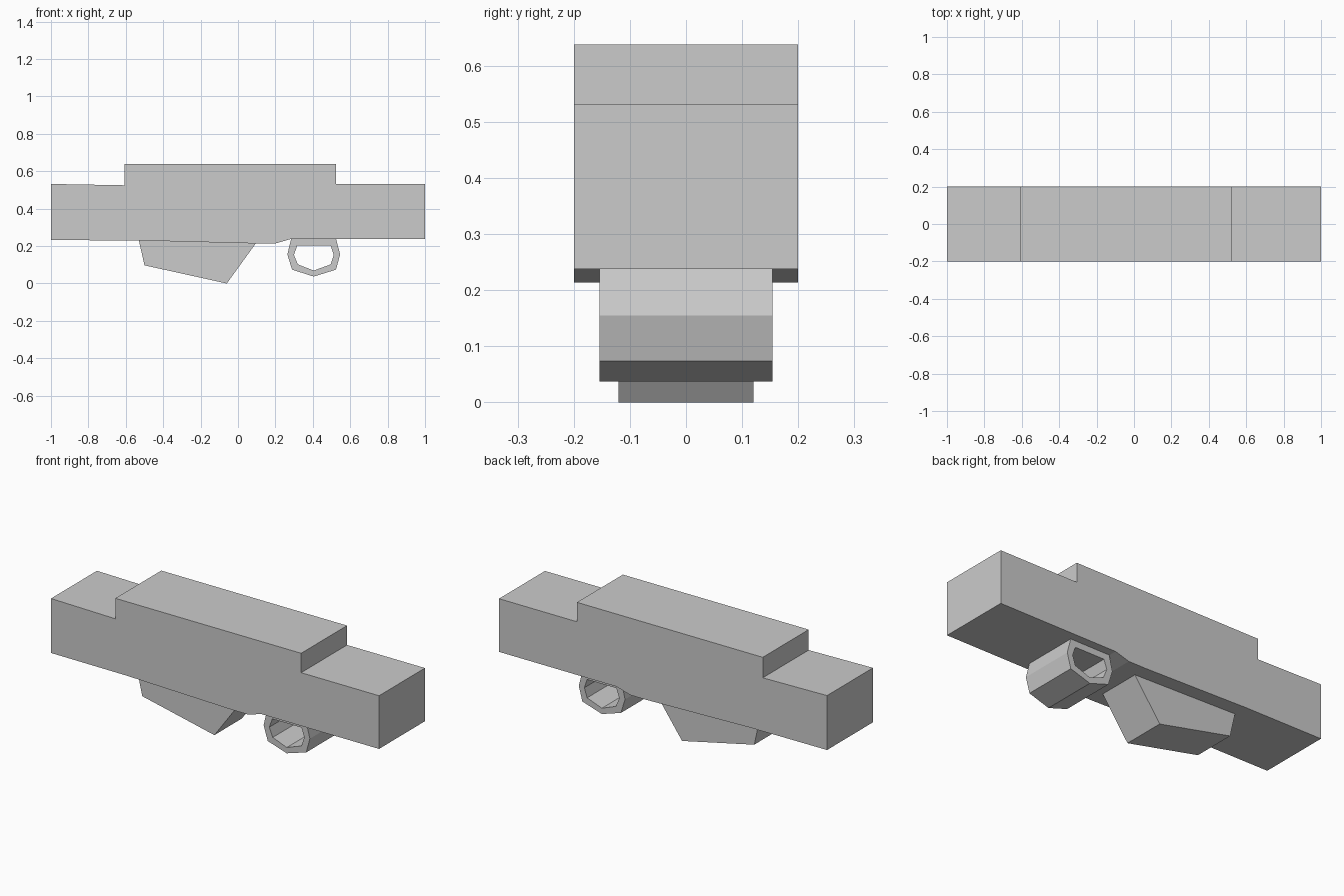
import bpy, bmesh

if "Cube" in bpy.data.objects:
    bpy.data.objects.remove(bpy.data.objects["Cube"])


def finish(name, bm):
    bmesh.ops.recalc_face_normals(bm, faces=bm.faces)
    mesh = bpy.data.meshes.new(name)
    bm.to_mesh(mesh)
    bm.free()
    obj = bpy.data.objects.new(name, mesh)
    bpy.context.collection.objects.link(obj)
    return obj


def extrude_profile(name, points, half):
    """Solid from an XZ outline, spanning y = -half to half."""
    bm = bmesh.new()
    front = [bm.verts.new((x, -half, z)) for x, z in points]
    back = [bm.verts.new((x, half, z)) for x, z in points]
    bm.faces.new(front)
    bm.faces.new(back[::-1])
    n = len(points)
    for i in range(n):
        j = (i + 1) % n
        bm.faces.new((front[i], back[i], back[j], front[j]))
    return finish(name, bm)


def extrude_ring(name, outer, inner, half):
    """Open tube between two matching XZ outlines."""
    bm = bmesh.new()
    loops = [[bm.verts.new((x, y, z)) for x, z in pts]
             for pts, y in ((outer, -half), (outer, half), (inner, half), (inner, -half))]
    n = len(outer)
    for k in range(4):
        a, b = loops[k], loops[(k + 1) % 4]
        for i in range(n):
            j = (i + 1) % n
            bm.faces.new((a[i], a[j], b[j], b[i]))
    return finish(name, bm)


# Main stepped body
extrude_profile("body", [
    (-1, 0.232), (-1, 0.532), (-0.608, 0.525), (-0.608, 0.638),
    (0.525, 0.638), (0.525, 0.531), (1, 0.531), (1, 0.238),
    (0.283, 0.238), (0.2, 0.214), (0.095, 0.214), (-0.53, 0.23)], 0.2)

# Wedge-shaped block under the body, its top sunk into the body
extrude_profile("lower_wedge", [
    (-0.53, 0.23), (-0.5, 0.097), (-0.06, 0.0), (0.095, 0.214),
    (0.1, 0.222), (-0.53, 0.24)], 0.12)

# Seven-sided tube hanging under the body
extrude_ring("lower_tube",
             [(0.284, 0.239), (0.264, 0.155), (0.289, 0.074), (0.405, 0.037),
              (0.524, 0.074), (0.546, 0.155), (0.524, 0.239)],
             [(0.317, 0.203), (0.299, 0.153), (0.32, 0.102), (0.405, 0.069),
              (0.495, 0.102), (0.512, 0.153), (0.495, 0.203)], 0.154)
